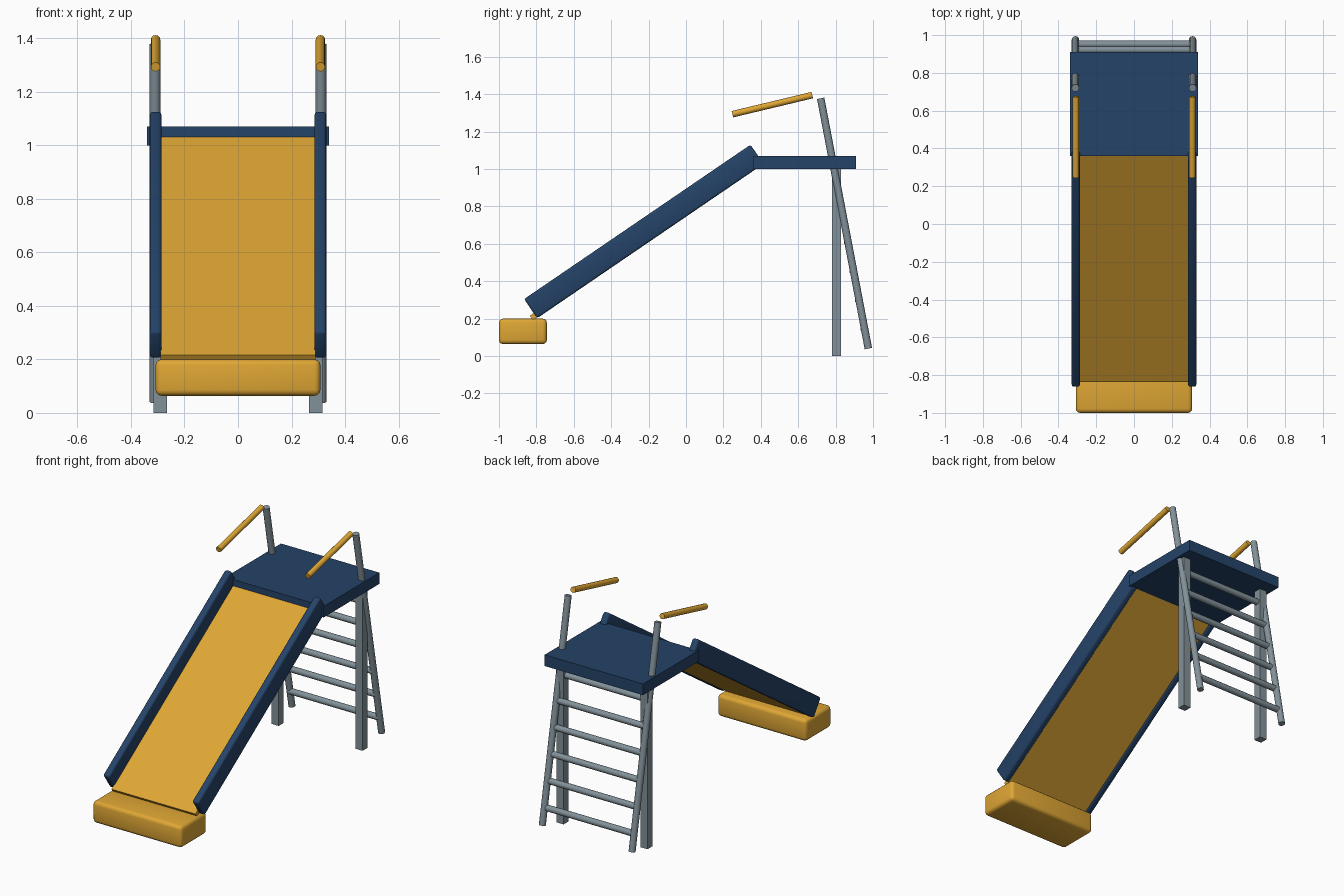
import bpy, bmesh, math
from mathutils import Vector, Matrix

if "Cube" in bpy.data.objects:
    bpy.data.objects.remove(bpy.data.objects["Cube"])


def material(name, rgb):
    m = bpy.data.materials.new(name)
    m.diffuse_color = (*rgb, 1.0)
    m.use_nodes = True
    m.node_tree.nodes["Principled BSDF"].inputs["Base Color"].default_value = m.diffuse_color
    return m


YELLOW = material("warm_yellow", (0.74, 0.385, 0.035))
BLUE = material("navy_blue", (0.018, 0.056, 0.138))
GRAY = material("steel_gray", (0.225, 0.285, 0.32))


def finish(name, bm, mat, smooth):
    mesh = bpy.data.meshes.new(name)
    bm.to_mesh(mesh)
    bm.free()
    mesh.materials.append(mat)
    obj = bpy.data.objects.new(name, mesh)
    bpy.context.collection.objects.link(obj)
    if smooth:
        bpy.ops.object.select_all(action='DESELECT')
        obj.select_set(True)
        bpy.context.view_layer.objects.active = obj
        bpy.ops.object.shade_smooth_by_angle(angle=math.radians(40))
    return obj


def box(name, centre, size, mat, tilt=0.0, bevel=0.0):
    """Box tilted about the x axis, with optional rounded edges."""
    bm = bmesh.new()
    bmesh.ops.create_cube(bm, size=1.0)
    bmesh.ops.scale(bm, vec=size, verts=bm.verts)
    if bevel:
        bmesh.ops.bevel(bm, geom=bm.edges[:], offset=bevel, segments=3,
                        profile=0.5, affect='EDGES')
    bm.transform(Matrix.Translation(centre) @ Matrix.Rotation(tilt, 4, 'X'))
    return finish(name, bm, mat, bevel > 0)


def tube(name, start, end, radius, mat):
    """Round bar between two points."""
    a, b = Vector(start), Vector(end)
    bm = bmesh.new()
    bmesh.ops.create_cone(bm, cap_ends=True, segments=12, radius1=radius,
                          radius2=radius, depth=(b - a).length)
    turn = (b - a).to_track_quat('Z', 'Y').to_matrix().to_4x4()
    bm.transform(Matrix.Translation((a + b) / 2) @ turn)
    return finish(name, bm, mat, True)


# Platform
box("platform", (0, 0.635, 1.035), (0.68, 0.55, 0.07), BLUE)

# Slide bed: its top surface runs between these two points
TILT = math.atan2(0.825, 1.21)
low, high = Vector((0, -0.835, 0.216)), Vector((0, 0.385, 1.047))
normal = Vector((0, -math.sin(TILT), math.cos(TILT)))
box("slide_bed", (low + high) / 2 - normal * 0.014,
    (0.58, (high - low).length, 0.028), YELLOW, TILT)

# Padded landing block
box("landing_block", (0, -0.872, 0.132), (0.616, 0.256, 0.136), YELLOW,
    bevel=0.022)

# Ladder pole end points in (y, z)
FOOT, HEAD = (0.975, 0.04), (0.72, 1.378)

for side, x in (("left", -1), ("right", 1)):
    # Slide side wall
    box(side + "_slide_wall", (x * 0.308, -0.2255, 0.666),
        (0.044, 1.465, 0.124), BLUE, TILT, bevel=0.012)
    # Upright support leg
    box(side + "_leg", (x * 0.29, 0.805, 0.502), (0.05, 0.05, 1.004), GRAY)
    # Leaning ladder pole
    tube(side + "_ladder_pole", (x * 0.31, *FOOT), (x * 0.31, *HEAD), 0.02, GRAY)
    # Hand rail
    tube(side + "_hand_rail", (x * 0.308, 0.248, 1.293),
         (x * 0.308, 0.675, 1.395), 0.0175, YELLOW)

# Ladder rungs
for i in range(6):
    z = 0.142 + 0.156 * i
    y = FOOT[0] + (HEAD[0] - FOOT[0]) * (z - FOOT[1]) / (HEAD[1] - FOOT[1]) - 0.004
    tube(f"rung_{i + 1}", (-0.31, y, z), (0.31, y, z), 0.019, GRAY)
